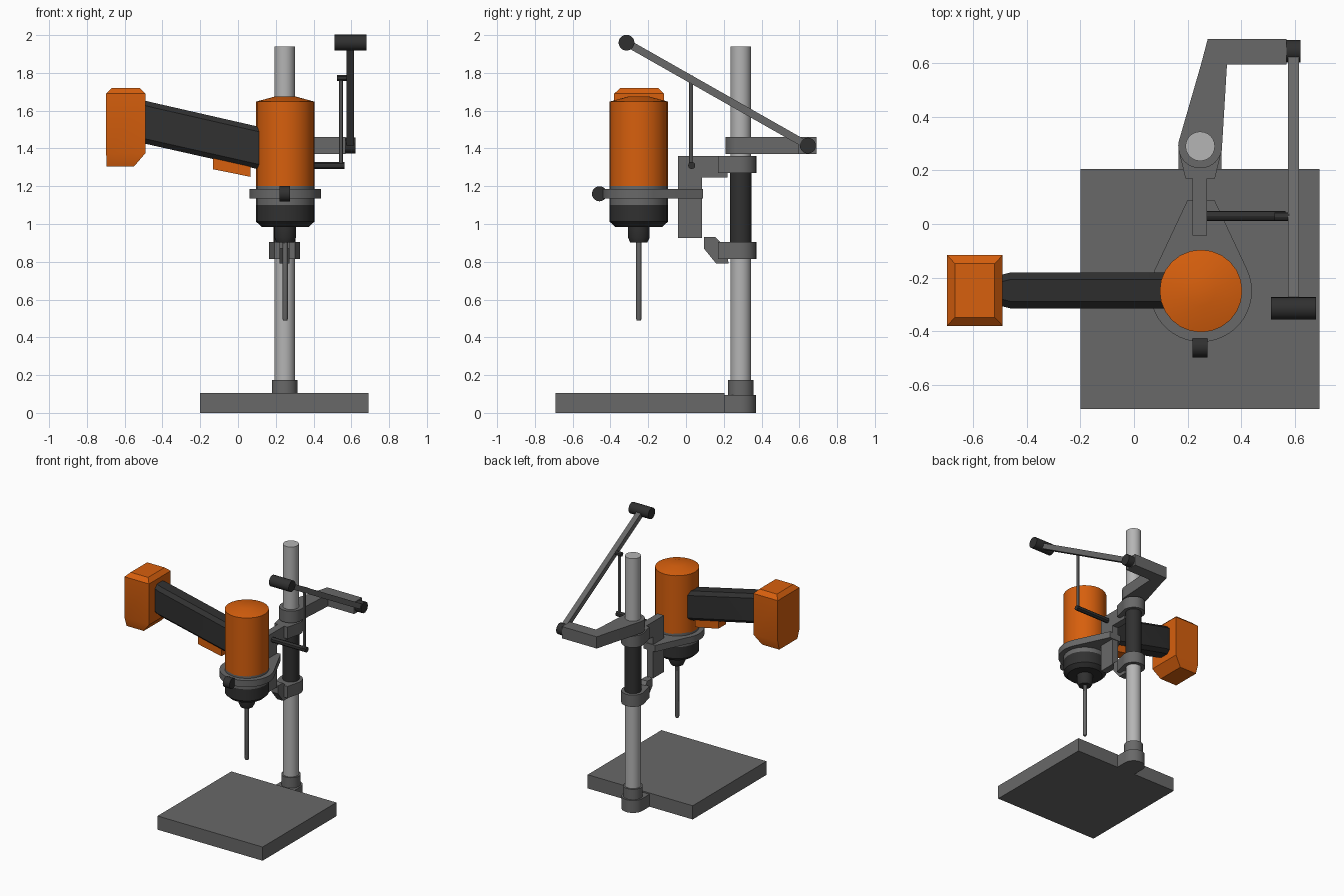
import bpy, bmesh, math
from mathutils import Vector

if "Cube" in bpy.data.objects:
    bpy.data.objects.remove(bpy.data.objects["Cube"])


def material(name, rgb):
    m = bpy.data.materials.new(name)
    m.diffuse_color = (*rgb, 1)
    m.use_nodes = True
    m.node_tree.nodes["Principled BSDF"].inputs["Base Color"].default_value = m.diffuse_color
    return m


GREY = material("cast grey", (0.14, 0.14, 0.14))
STEEL = material("column steel", (0.46, 0.46, 0.46))
DARK = material("dark rubber", (0.03, 0.03, 0.03))
ORANGE = material("tool orange", (0.68, 0.115, 0.004))
CX, CY = 0.247, 0.29       # column axis
DX, DY = 0.25, -0.25       # drill axis


def finish(name, bm, mat):
    bmesh.ops.recalc_face_normals(bm, faces=bm.faces)
    me = bpy.data.meshes.new(name)
    bm.to_mesh(me)
    bm.free()
    me.materials.append(mat)
    ob = bpy.data.objects.new(name, me)
    bpy.context.collection.objects.link(ob)
    bpy.context.view_layer.objects.active = ob
    ob.select_set(True)
    bpy.ops.object.shade_smooth_by_angle(angle=math.radians(30))
    ob.select_set(False)
    return ob


def loft(name, rings, mat):
    """Skin equal-length point rings and cap both ends."""
    bm = bmesh.new()
    rows = [[bm.verts.new(p) for p in r] for r in rings]
    n = len(rows[0])
    for a, b in zip(rows, rows[1:]):
        for i in range(n):
            j = (i + 1) % n
            bm.faces.new((a[i], a[j], b[j], b[i]))
    bm.faces.new(rows[0])
    bm.faces.new(rows[-1])
    return finish(name, bm, mat)


def prism(name, pts, axis, lo, hi, mat):
    """Extrude a profile: axis z takes (x, y), axis x takes (y, z), axis y takes (x, z)."""
    put = {"z": lambda p, t: (p[0], p[1], t),
           "x": lambda p, t: (t, p[0], p[1]),
           "y": lambda p, t: (p[0], t, p[1])}[axis]
    return loft(name, [[put(p, t) for p in pts] for t in (lo, hi)], mat)


def box(name, x, y, z, mat):
    return prism(name, [(x[0], y[0]), (x[1], y[0]), (x[1], y[1]), (x[0], y[1])], "z", *z, mat)


def arc(x, y, r, a0, a1, n=20):
    return [(x + r * math.cos(math.radians(a0 + (a1 - a0) * i / n)),
             y + r * math.sin(math.radians(a0 + (a1 - a0) * i / n))) for i in range(n + 1)]


def lathe(name, x, y, prof, mat, n=24):
    return loft(name, [[(x + r * math.cos(2 * math.pi * i / n), y + r * math.sin(2 * math.pi * i / n), z)
                        for i in range(n)] for r, z in prof], mat)


def rod(name, a, b, r, mat, n=20):
    a, b = Vector(a), Vector(b)
    q = (b - a).to_track_quat("Z", "Y")
    off = [q @ Vector((r * math.cos(2 * math.pi * i / n), r * math.sin(2 * math.pi * i / n), 0)) for i in range(n)]
    return loft(name, [[p + o for o in off] for p in (a, b)], mat)


# Base plate with rounded column seat, and column
box("base_plate", (-0.2, 0.692), (-0.69, 0.205), (0, 0.105), GREY)
prism("column_seat", arc(CX, CY, 0.08, 0, 180) + [(CX - 0.08, 0.2), (CX + 0.08, 0.2)], "z", 0, 0.095, GREY)
lathe("column_collar", CX, CY, [(0.068, 0.09), (0.068, 0.175)], GREY)
lathe("column", CX, CY, [(0.055, 0.05), (0.055, 1.94)], STEEL)

# Sliding clamps on the column and the dark sleeve between them
lathe("column_sleeve", CX, CY, [(0.058, 0.89), (0.058, 1.28)], DARK)
for name, lo, hi in (("lower_clamp", 0.815, 0.905), ("upper_clamp", 1.27, 1.36)):
    prism(name, arc(CX, CY, 0.082, -20, 200) + [(CX - 0.055, 0.17), (CX + 0.055, 0.17)], "z", lo, hi, GREY)
prism("lower_bracket", [(0.095, 0.93), (0.155, 0.93), (0.215, 0.87), (0.225, 0.79), (0.16, 0.79), (0.095, 0.87)],
      "x", 0.219, 0.273, GREY)

# Head bracket and teardrop ring that grips the drill
prism("head_bracket", [(-0.043, 0.925), (0.085, 0.925), (0.085, 1.245), (0.22, 1.245), (0.22, 1.36), (-0.043, 1.36)],
      "x", 0.219, 0.273, GREY)
prism("drill_ring", arc(DX, DY, 0.19, 155, 385, 28) + [(0.3, 0.09), (0.2, 0.09)], "z", 1.135, 1.185, GREY)
rod("ring_knob", (0.219, -0.458, 1.16), (0.275, -0.458, 1.16), 0.04, DARK)

# Drill body stacked along its axis
lathe("drill_motor", DX, DY, [(0.154, 1.2), (0.154, 1.648), (0.055, 1.675)], ORANGE)
lathe("drill_neck", DX, DY, [(0.154, 1.1), (0.154, 1.205)], GREY)
lathe("drill_nose", DX, DY, [(0.125, 0.985), (0.154, 1.012), (0.154, 1.1)], DARK)
lathe("chuck", DX, DY, [(0.045, 0.902), (0.058, 0.93), (0.058, 0.99)], DARK)
lathe("drill_bit", DX, DY, [(0.011, 0.49), (0.015, 0.5), (0.015, 0.91)], GREY, 12)

# Sloping grip with chamfered edges, trigger and battery
HY, HW, C = -0.248, 0.067, 0.026


def grip_ring(x, lo, hi, w=HW):
    return [(x, HY + s, z) for s, z in
            ((-w + C, lo), (w - C, lo), (w, lo + C), (w, hi - C), (w - C, hi), (-w + C, hi), (-w, hi - C), (-w, lo + C))]


loft("grip", [grip_ring(-0.5, 1.427, 1.655, HW - 0.01), grip_ring(-0.46, 1.418, 1.645), grip_ring(0.14, 1.283, 1.508)], DARK)
prism("trigger", [(-0.133, 1.29), (0.065, 1.25), (0.065, 1.33), (-0.133, 1.38)], "y", HY - 0.045, HY + 0.045, ORANGE)


def rect(x0, x1, w, z):
    return [(x0, HY - w, z), (x1, HY - w, z), (x1, HY + w, z), (x0, HY + w, z)]


loft("battery", [rect(-0.695, -0.55, 0.11, 1.305), rect(-0.698, -0.49, 0.132, 1.375),
                 rect(-0.698, -0.49, 0.132, 1.69), rect(-0.668, -0.52, 0.1, 1.72)], ORANGE)

# Fixed lever arm bolted to the column
prism("lever_mount", [(0.275, 0.69), (0.25, 0.595)] + arc(CX, CY, 0.082, 167, 363)
      + [(0.347, 0.595), (0.57, 0.595), (0.57, 0.69)], "z", 1.37, 1.46, GREY)
rod("lever_pivot", (0.565, 0.645, 1.415), (0.622, 0.645, 1.415), 0.042, DARK)

# Feed lever, its handle and the linkage down to the head
a, b = Vector((0.645, 1.415)), Vector((-0.315, 1.96))
n = (b - a).orthogonal().normalized() * 0.02
prism("feed_lever", [a + n, b + n, b - n, a - n], "x", 0.574, 0.615, GREY)
rod("lever_handle", (0.512, b.x, b.y), (0.68, b.x, b.y), 0.042, DARK)
rod("link_pin", (0.525, 0.027, 1.772), (0.58, 0.027, 1.772), 0.016, DARK, 12)
rod("link_rod", (0.545, 0.027, 1.31), (0.545, 0.027, 1.772), 0.011, GREY, 12)
rod("link_bar", (0.26, 0.03, 1.31), (0.565, 0.03, 1.31), 0.019, DARK, 12)
